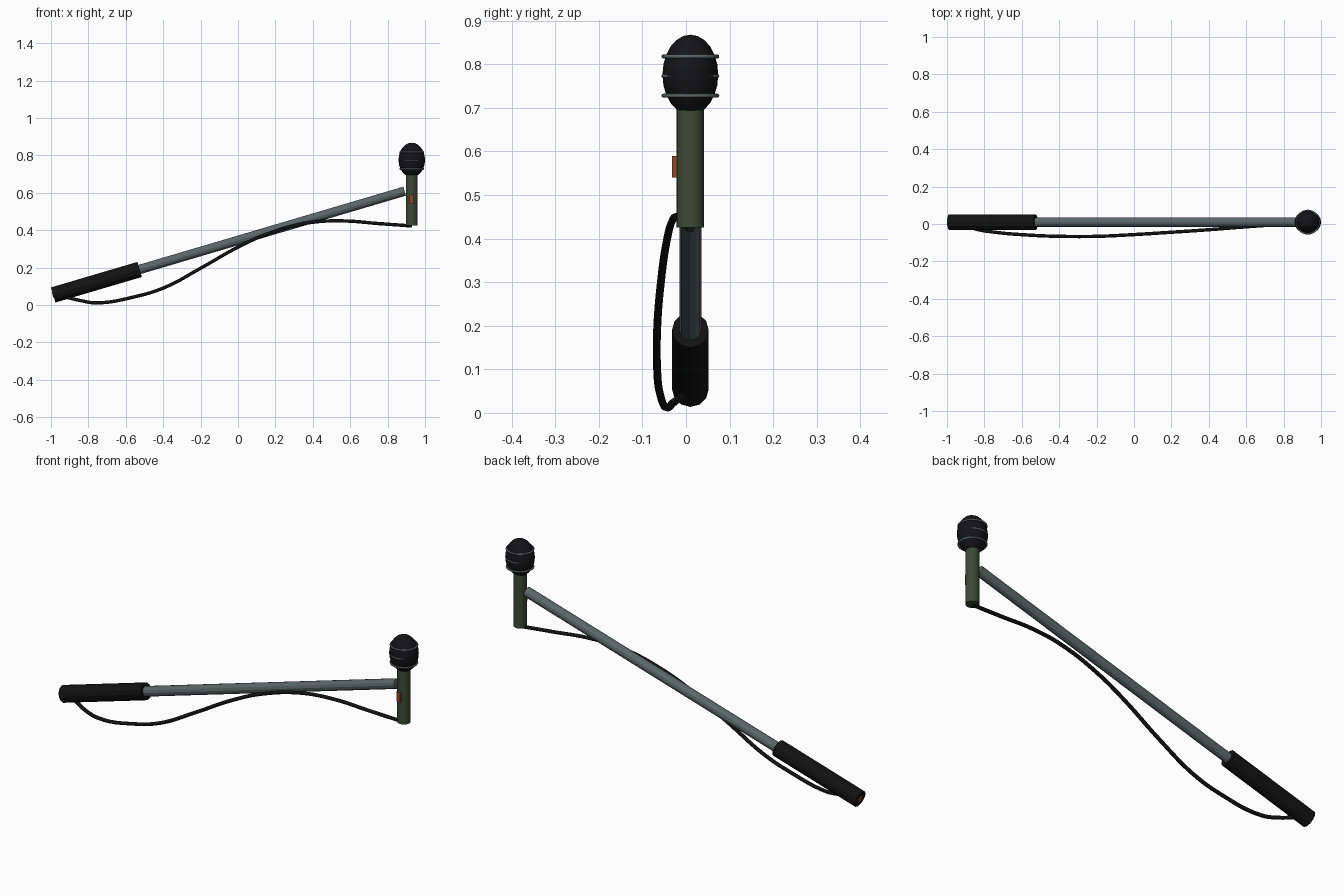
import bpy, math
from mathutils import Vector

if "Cube" in bpy.data.objects:
    bpy.data.objects.remove(bpy.data.objects["Cube"])

Y = 0.01          # shared centre line of pole and microphone
MX = 0.929        # microphone axis


def material(name, rgb):
    m = bpy.data.materials.new(name)
    m.diffuse_color = (*rgb, 1)
    m.use_nodes = True
    m.node_tree.nodes["Principled BSDF"].inputs["Base Color"].default_value = m.diffuse_color
    return m


BLACK = material("rubber black", (0.006, 0.006, 0.006))
FOAM = material("foam black", (0.007, 0.007, 0.008))
STEEL = material("grey steel", (0.105, 0.135, 0.135))
GREEN = material("olive green", (0.045, 0.068, 0.035))
RUST = material("rust orange", (0.25, 0.065, 0.02))


def finish(name, mat, angle=35):
    o = bpy.context.object
    o.name = name
    o.data.materials.append(mat)
    bpy.ops.object.shade_smooth_by_angle(angle=math.radians(angle))
    return o


def rod(name, a, b, radius, sides, mat, angle=35):
    a, b = Vector(a), Vector(b)
    d = b - a
    bpy.ops.mesh.primitive_cylinder_add(
        vertices=sides, radius=radius, depth=d.length, location=(a + b) / 2,
        rotation=d.to_track_quat('Z', 'Y').to_euler())
    return finish(name, mat, angle)


# Sloping pole with grip and end button
start, top = Vector((-0.988, Y, 0.054)), Vector((0.891, Y, 0.609))
axis = (top - start).normalized()
grip_end = start + axis * 0.482
rod("grip", start, grip_end, 0.042, 12, BLACK, 20)
rod("pole", start + axis * 0.4, top, 0.025, 12, STEEL, 20)
rod("end_button", start - axis * 0.003, start + axis * 0.01, 0.016, 12, RUST)

# Microphone body and switch
rod("microphone_body", (MX, Y, 0.425), (MX, Y, 0.71), 0.0315, 24, GREEN)
bpy.ops.mesh.primitive_cube_add(size=1, location=(MX - 0.002, -0.024, 0.565))
bpy.context.object.scale = (0.02, 0.016, 0.05)
finish("switch", RUST)

# Foam head, slightly wider along x
bpy.ops.mesh.primitive_uv_sphere_add(segments=20, ring_count=12, radius=1,
                                     location=(MX, Y, 0.776))
bpy.context.object.scale = (0.071, 0.064, 0.092)
finish("foam_head", FOAM)

# Wire rings round the head
for i, z in enumerate((0.728, 0.773, 0.818)):
    bpy.ops.mesh.primitive_torus_add(major_segments=32, minor_segments=8,
                                     major_radius=0.062, minor_radius=0.0045,
                                     location=(MX, Y, z))
    finish(f"head_ring_{i + 1}", STEEL, 60)

# Hanging cable from the grip to the microphone base
path = [(-0.93, 0.005, 0.045), (-0.85, -0.026, 0.026), (-0.76, -0.042, 0.012),
        (-0.55, -0.06, 0.045), (-0.39, -0.066, 0.095), (-0.2, -0.066, 0.197),
        (0.01, -0.056, 0.315), (0.17, -0.046, 0.385), (0.38, -0.032, 0.44),
        (0.56, -0.018, 0.45), (0.75, -0.004, 0.436), (MX, Y, 0.423)]
cu = bpy.data.curves.new("cable", 'CURVE')
cu.dimensions = '3D'
cu.bevel_depth = 0.009
cu.bevel_resolution = 2
cu.use_fill_caps = True
cu.resolution_u = 6
sp = cu.splines.new('BEZIER')
sp.bezier_points.add(len(path) - 1)
for bp, p in zip(sp.bezier_points, path):
    bp.co = p
    bp.handle_left_type = bp.handle_right_type = 'AUTO'
cable = bpy.data.objects.new("cable", cu)
bpy.context.collection.objects.link(cable)
bpy.ops.object.select_all(action='DESELECT')
cable.select_set(True)
bpy.context.view_layer.objects.active = cable
bpy.ops.object.convert(target='MESH')
finish("cable", BLACK, 60)
